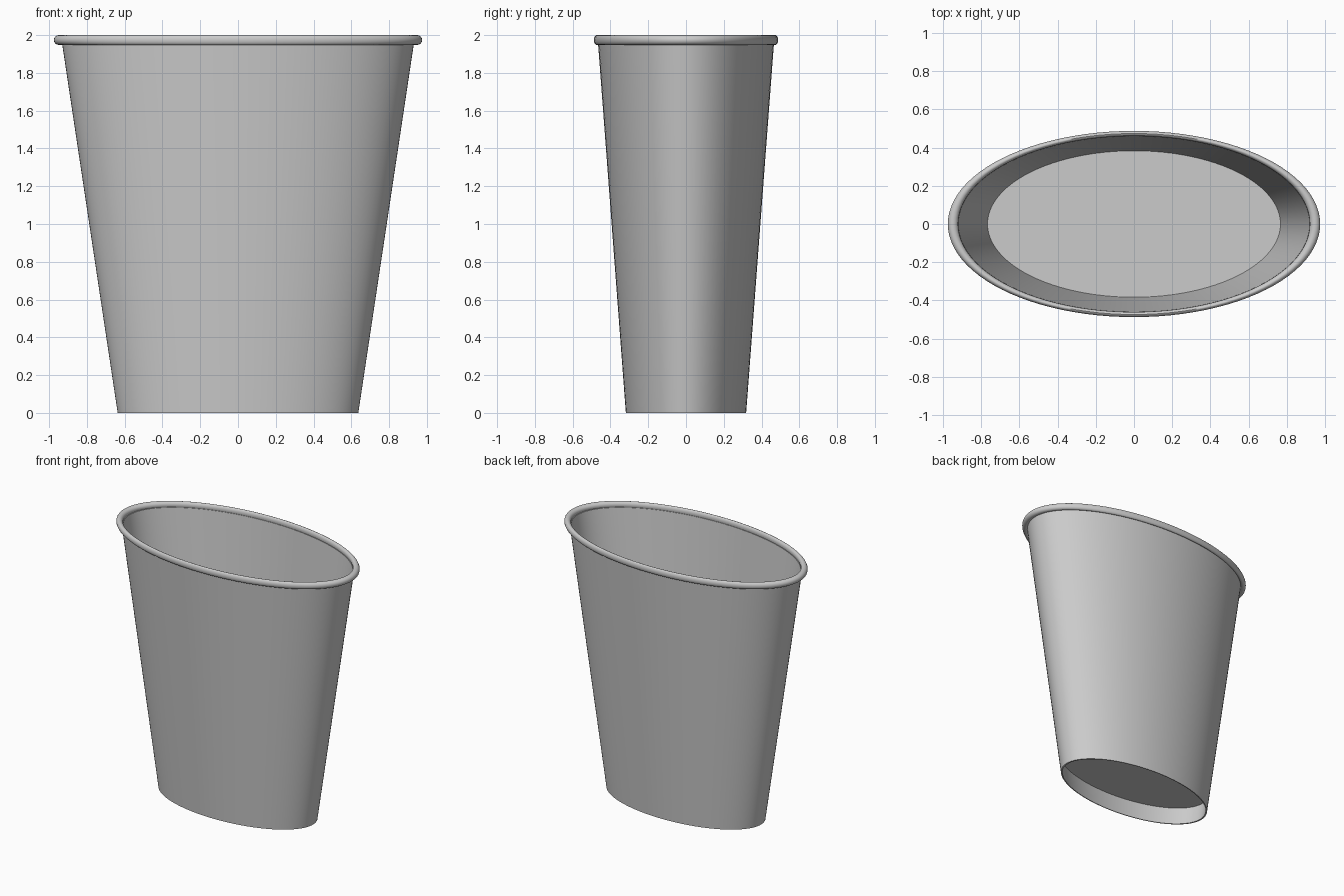
import bpy
import bmesh
from math import cos, sin, pi, radians

SEGMENTS = 96
DEPTH_RATIO = 0.5          # oval: depth is half of the width
BASE_R, TOP_R, HEIGHT = 0.637, 0.932, 1.96
WALL = 0.012

cube = bpy.data.objects.get("Cube")
if cube:
    bpy.data.objects.remove(cube, do_unlink=True)

grey = bpy.data.materials.new("plain grey")
grey.use_nodes = True
colour = (0.6, 0.6, 0.6, 1.0)
grey.diffuse_color = colour
grey.node_tree.nodes["Principled BSDF"].inputs["Base Color"].default_value = colour


def radius_at(z):
    """Outer radius of the tapered wall at height z."""
    return BASE_R + (TOP_R - BASE_R) * z / HEIGHT


def finish(name, bm):
    """Turn a bmesh into a smooth shaded object."""
    bmesh.ops.recalc_face_normals(bm, faces=bm.faces)
    mesh = bpy.data.meshes.new(name)
    bm.to_mesh(mesh)
    bm.free()
    mesh.materials.append(grey)
    obj = bpy.data.objects.new(name, mesh)
    bpy.context.collection.objects.link(obj)
    bpy.ops.object.select_all(action="DESELECT")
    obj.select_set(True)
    bpy.context.view_layer.objects.active = obj
    bpy.ops.object.shade_smooth_by_angle(angle=radians(40))
    return obj


def oval_lathe(name, profile):
    """Sweep a closed (radius, height) profile around an oval."""
    bm = bmesh.new()
    rings = []
    for i in range(SEGMENTS):
        a = 2 * pi * i / SEGMENTS
        rings.append([bm.verts.new((r * cos(a), r * sin(a) * DEPTH_RATIO, z))
                      for r, z in profile])
    n = len(profile)
    for i, ring in enumerate(rings):
        after = rings[(i + 1) % SEGMENTS]
        for j in range(n):
            k = (j + 1) % n
            bm.faces.new((ring[j], after[j], after[k], ring[k]))
    return finish(name, bm)


def oval_disc(name, bottom, thickness):
    """Thin oval plate that meets the inside of the wall."""
    bm = bmesh.new()
    rings = []
    for z in (bottom, bottom + thickness):
        r = radius_at(z) - WALL / 2
        rings.append([bm.verts.new((r * cos(2 * pi * i / SEGMENTS),
                                    r * sin(2 * pi * i / SEGMENTS) * DEPTH_RATIO, z))
                      for i in range(SEGMENTS)])
    low, high = rings
    bm.faces.new(low)
    bm.faces.new(high)
    for i in range(SEGMENTS):
        k = (i + 1) % SEGMENTS
        bm.faces.new((low[i], low[k], high[k], high[i]))
    return finish(name, bm)


# Tapered thin wall, open at both ends
oval_lathe("cup_wall", [(BASE_R, 0), (TOP_R, HEIGHT),
                        (TOP_R - WALL, HEIGHT), (BASE_R - WALL, 0)])

# Rolled lip
oval_lathe("rolled_rim", [(0.948 + 0.027 * cos(2 * pi * i / 16),
                           1.974 + 0.026 * sin(2 * pi * i / 16))
                          for i in range(16)])

# Recessed base and the level surface inside
oval_disc("recessed_base", 0.14, 0.015)
oval_disc("inner_fill_surface", 0.93, 0.015)
